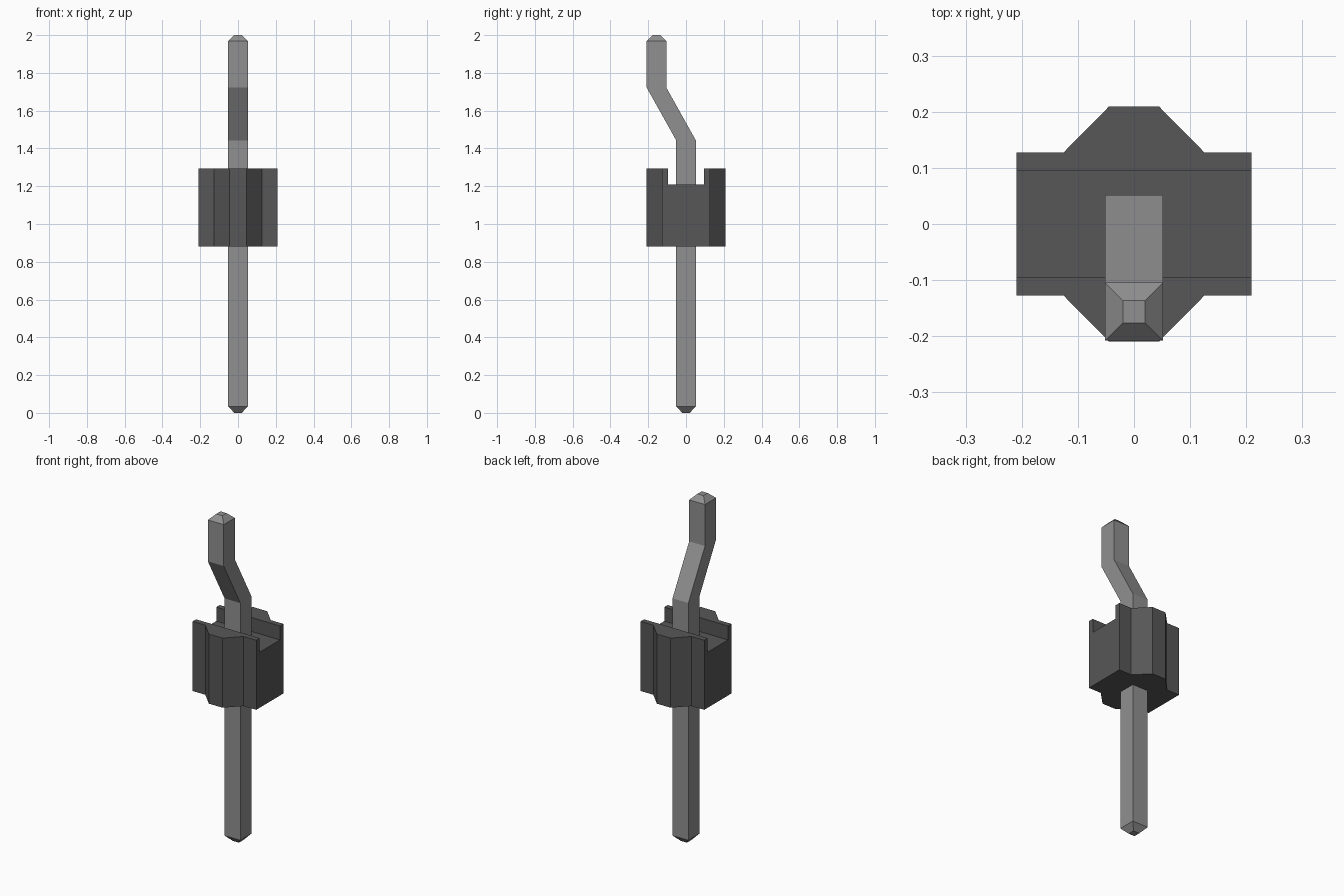
import bpy
import bmesh
from mathutils import Vector

cube = bpy.data.objects.get("Cube")
if cube:
    bpy.data.objects.remove(cube, do_unlink=True)


def material(name, grey):
    mat = bpy.data.materials.new(name)
    mat.use_nodes = True
    colour = (grey, grey, grey, 1)
    mat.diffuse_color = colour
    mat.node_tree.nodes["Principled BSDF"].inputs["Base Color"].default_value = colour
    return mat


def loft(rings):
    """Closed solid skinned through rings of points, bottom to top."""
    bm = bmesh.new()
    loops = [[bm.verts.new(p) for p in ring] for ring in rings]
    n = len(loops[0])
    for a, b in zip(loops, loops[1:]):
        for i in range(n):
            j = (i + 1) % n
            bm.faces.new((a[i], a[j], b[j], b[i]))
    bm.faces.new(loops[0][::-1])
    bm.faces.new(loops[-1])
    return bm


def finish(bm, name, mat):
    bmesh.ops.recalc_face_normals(bm, faces=bm.faces[:])
    mesh = bpy.data.meshes.new(name)
    bm.to_mesh(mesh)
    bm.free()
    mesh.materials.append(mat)
    obj = bpy.data.objects.new(name, mesh)
    bpy.context.collection.objects.link(obj)


# Housing: twelve-sided block with a channel running across the top
BOTTOM, FLOOR, TOP, CHANNEL = 0.88, 1.21, 1.293, 0.095
quarter = [(0.209, 0.127), (0.126, 0.127), (0.045, 0.209)]
half = quarter + [(-x, y) for x, y in reversed(quarter)]
outline = half + [(-x, -y) for x, y in half]
bm = loft([[(x, y, z) for x, y in outline] for z in (BOTTOM, FLOOR)])
for y in (-CHANNEL, CHANNEL):
    bmesh.ops.bisect_plane(bm, geom=bm.verts[:] + bm.edges[:] + bm.faces[:],
                           plane_co=(0, y, 0), plane_no=(0, 1, 0))

# Raise the two rails beside the channel
bm.normal_update()
rails = [f for f in bm.faces if f.normal.z > 0.9
         and abs(f.calc_center_median().y) > CHANNEL]
raised = bmesh.ops.extrude_face_region(bm, geom=rails)["geom"]
bmesh.ops.translate(bm, vec=Vector((0, 0, TOP - FLOOR)),
                    verts=[v for v in raised if isinstance(v, bmesh.types.BMVert)])
bmesh.ops.dissolve_limit(bm, angle_limit=0.01, verts=bm.verts[:], edges=bm.edges[:])
finish(bm, "housing", material("dark grey plastic", 0.095))

# Pin: square bar with tapered ends and an offset bend (y centre, z, half width)
W, TIP, OFFSET = 0.052, 0.02, -0.156
stations = [(0, 0, TIP), (0, 0.035, W), (0, 1.443, W),
            (OFFSET, 1.722, W), (OFFSET, 1.968, W), (OFFSET, 2.0, TIP)]
corners = [(1, 1), (-1, 1), (-1, -1), (1, -1)]
bm = loft([[(sx * w, y + sy * w, z) for sx, sy in corners] for y, z, w in stations])
finish(bm, "pin", material("grey metal", 0.28))
